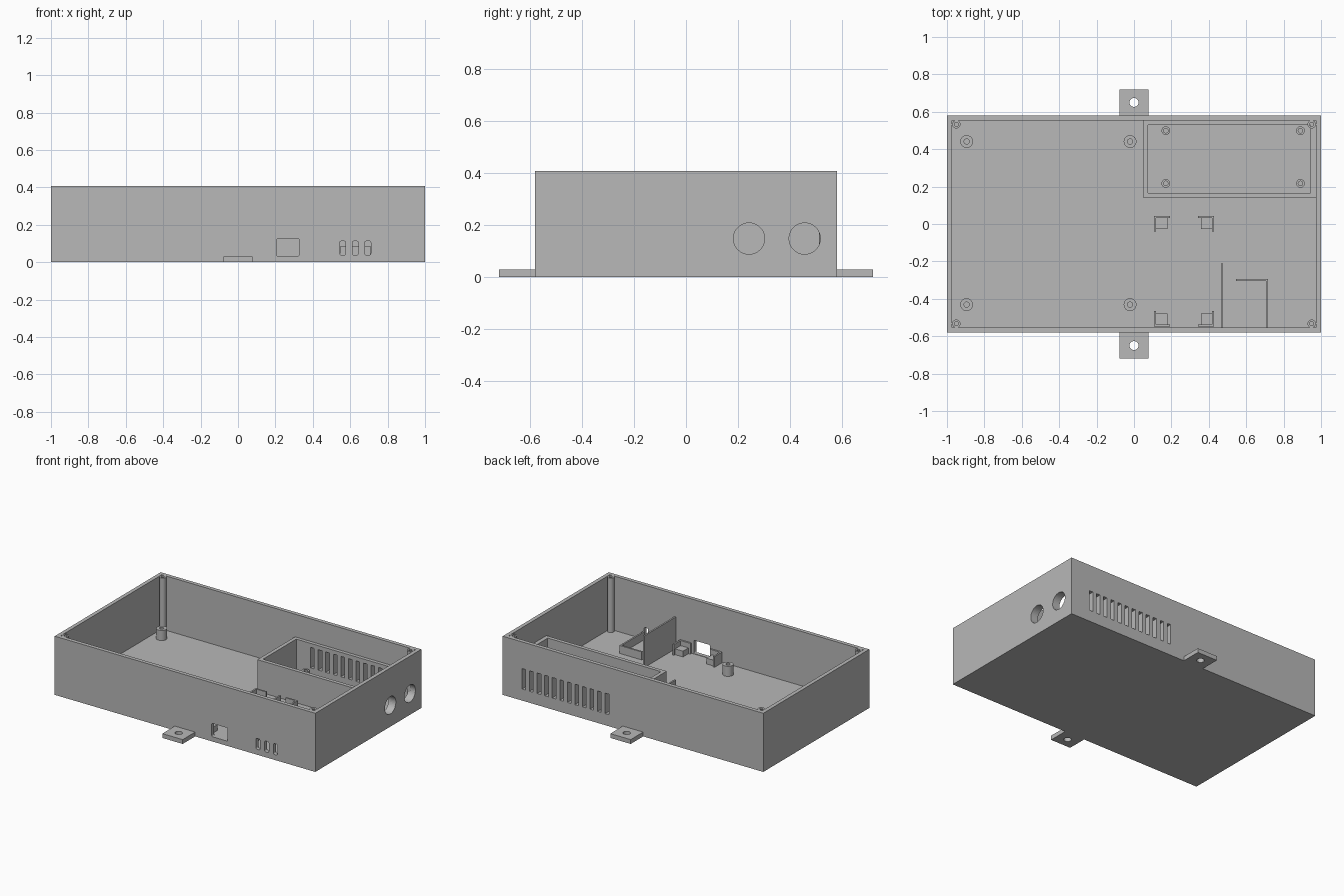
import bpy, bmesh
from math import pi
from mathutils import Matrix, Vector

old = bpy.data.objects.get("Cube")
if old:
    bpy.data.objects.remove(old, do_unlink=True)

grey = bpy.data.materials.new("plain grey")
grey.use_nodes = True
color = (0.48, 0.48, 0.48, 1)
grey.diffuse_color = color
grey.node_tree.nodes["Principled BSDF"].inputs["Base Color"].default_value = color

FLOOR, RIM, INNER = 0.03, 0.407, 0.25   # key heights
HX, HY, WALL = 1.0, 0.581, 0.027        # case half sizes and wall


def finish(name, bm, smooth=False):
    mesh = bpy.data.meshes.new(name)
    bmesh.ops.recalc_face_normals(bm, faces=bm.faces)
    bm.to_mesh(mesh)
    bm.free()
    mesh.materials.append(grey)
    ob = bpy.data.objects.new(name, mesh)
    bpy.context.collection.objects.link(ob)
    if smooth:
        bpy.ops.object.select_all(action='DESELECT')
        ob.select_set(True)
        bpy.context.view_layer.objects.active = ob
        bpy.ops.object.shade_smooth_by_angle()
    return ob


def box(bm, x0, x1, y0, y1, z0, z1, round_y=0):
    """Add a box; round_y rounds its edges that run along y."""
    size = Vector((x1 - x0, y1 - y0, z1 - z0))
    mid = Vector((x0 + x1, y0 + y1, z0 + z1)) / 2
    verts = bmesh.ops.create_cube(
        bm, size=1, matrix=Matrix.Translation(mid) @ Matrix.Diagonal(size).to_4x4())["verts"]
    if round_y:
        edges = {e for v in verts for e in v.link_edges
                 if abs(e.verts[0].co.y - e.verts[1].co.y) > 1e-4}
        bmesh.ops.bevel(bm, geom=list(edges), offset=round_y, segments=4,
                        affect='EDGES', profile=0.5)


def cylinder(bm, center, radius, depth, axis='Z'):
    turn = Matrix.Rotation(pi / 2, 4, 'Y') if axis == 'X' else Matrix()
    bmesh.ops.create_cone(bm, cap_ends=True, segments=40, radius1=radius, radius2=radius,
                          depth=depth, matrix=Matrix.Translation(center) @ turn)


def tube(name, x, y, outer, inner, z0, z1):
    """Hollow screw post lathed from a rectangular section."""
    bm = bmesh.new()
    pts = [(inner, z0), (outer, z0), (outer, z1), (inner, z1)]
    ring = [bm.verts.new((r, 0, z)) for r, z in pts]
    edges = [bm.edges.new((ring[i], ring[(i + 1) % 4])) for i in range(4)]
    bmesh.ops.spin(bm, geom=ring + edges, cent=(0, 0, 0), axis=(0, 0, 1),
                   angle=2 * pi, steps=32, use_merge=True)
    bmesh.ops.remove_doubles(bm, verts=bm.verts, dist=1e-5)
    bmesh.ops.translate(bm, verts=bm.verts, vec=(x, y, 0))
    return finish(name, bm, True)


def cut(ob, *cutters):
    """Subtract the cutters and bake the result."""
    for c in cutters:
        mod = ob.modifiers.new("cut", 'BOOLEAN')
        mod.operation, mod.solver, mod.object = 'DIFFERENCE', 'EXACT', c
    bpy.context.view_layer.update()
    dg = bpy.context.evaluated_depsgraph_get()
    baked = bpy.data.meshes.new_from_object(ob.evaluated_get(dg))
    ob.modifiers.clear()
    ob.data = baked


# Cutters: cavity, front ports, rear vents, side cable holes
bm = bmesh.new()
box(bm, WALL - HX, HX - WALL, WALL - HY, HY - WALL, FLOOR, 1)
cavity = finish("cavity_cutter", bm)

bm = bmesh.new()
box(bm, 0.205, 0.328, -0.7, -0.5, 0.033, 0.125, 0.008)
for i in range(3):
    x = 0.56 + 0.067 * i
    box(bm, x - 0.016, x + 0.016, -0.7, -0.5, 0.037, 0.113, 0.01)
for i in range(12):
    x = 0.2 + 0.058 * i
    box(bm, x - 0.014, x + 0.014, 0.45, 0.7, 0.08, 0.222)
for y in (0.242, 0.456):
    cylinder(bm, (1, y, 0.148), 0.06, 0.2, 'X')
openings = finish("openings_cutter", bm)

# Open case
bm = bmesh.new()
box(bm, -HX, HX, -HY, HY, 0, RIM)
case = finish("open_case", bm)
cut(case, cavity, openings)

# Inner compartment walls
bm = bmesh.new()
box(bm, 0.05, HX - WALL, 0.14, HY - WALL, FLOOR, INNER)
compartment = finish("compartment_walls", bm)
bm = bmesh.new()
box(bm, 0.076, 0.945, 0.166, 0.53, 0, 1)
room = finish("compartment_cutter", bm)
cut(compartment, room, openings)

# Mounting tabs with screw holes
for side, name in ((-1, "front_tab"), (1, "back_tab")):
    bm = bmesh.new()
    a, b = sorted((side * HY, side * 0.718))
    box(bm, -0.078, 0.078, a, b, 0, FLOOR)
    tab = finish(name, bm)
    bm = bmesh.new()
    cylinder(bm, (0, side * 0.65, 0), 0.024, 0.2)
    hole = finish("tab_hole_cutter", bm)
    cut(tab, hole)
    bpy.data.objects.remove(hole, do_unlink=True)

for c in (cavity, openings, room):
    bpy.data.objects.remove(c, do_unlink=True)

# Screw posts
for sx in (-1, 1):
    for sy in (-1, 1):
        tube("corner_post", sx * 0.95, sy * 0.533, 0.022, 0.011, FLOOR, RIM)
        tube("board_standoff", -0.458 + sx * 0.437, 0.005 + sy * 0.436, 0.034, 0.014, FLOOR, 0.1)
        tube("compartment_standoff", 0.53 + sx * 0.36, 0.358 + sy * 0.141, 0.023, 0.012, FLOOR, 0.07)

# Corner holders: a low block inside an L-shaped lip
for sx in (-1, 1):
    for sy in (-1, 1):
        bm = bmesh.new()

        def part(x0, x1, y0, y1, top):
            xs = sorted((0.268 + sx * x0, 0.268 + sx * x1))
            ys = sorted((-0.253 + sy * y0, -0.253 + sy * y1))
            box(bm, *xs, *ys, FLOOR, top)

        part(0.09, 0.15, 0.225, 0.285, 0.07)
        part(0.15, 0.161, 0.212, 0.296, 0.105)
        part(0.075, 0.161, 0.285, 0.296, 0.105)
        finish("corner_holder", bm)

# Divider plate and low L-shaped guide
bm = bmesh.new()
box(bm, 0.466, 0.477, WALL - HY, -0.21, FLOOR, INNER)
finish("divider_plate", bm)
bm = bmesh.new()
box(bm, 0.545, 0.716, -0.305, -0.293, FLOOR, 0.085)
box(bm, 0.705, 0.716, WALL - HY, -0.3, FLOOR, 0.085)
finish("low_guide", bm)
